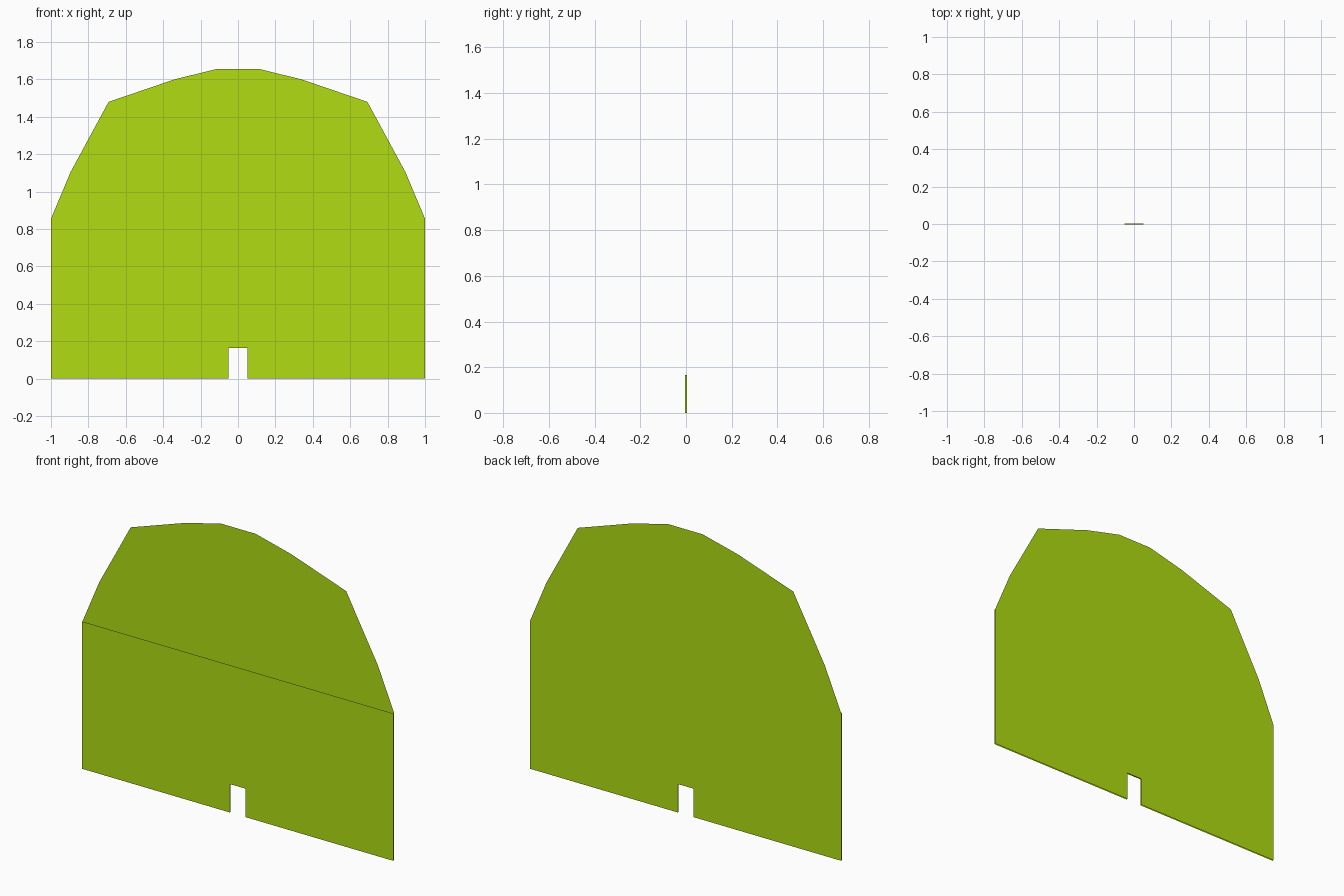
import bpy, bmesh

if "Cube" in bpy.data.objects:
    bpy.data.objects.remove(bpy.data.objects["Cube"])

HALF_T = 0.004                      # half the gap between the two thin sheets
SLOT_W, SLOT_H = 0.05, 0.165        # slot half width and height

lime = bpy.data.materials.new("lime")
lime.diffuse_color = (0.44, 0.72, 0.006, 1)
lime.use_nodes = True
lime.node_tree.nodes["Principled BSDF"].inputs["Base Color"].default_value = lime.diffuse_color


def make_object(name, polygons):
    bm = bmesh.new()
    for pts in polygons:
        bm.faces.new([bm.verts.new(p) for p in pts])
    bmesh.ops.remove_doubles(bm, verts=bm.verts, dist=1e-5)
    mesh = bpy.data.meshes.new(name)
    bm.to_mesh(mesh)
    bm.free()
    mesh.materials.append(lime)
    obj = bpy.data.objects.new(name, mesh)
    bpy.context.collection.objects.link(obj)
    return obj


def mirrored(half):
    """Close a right-hand half outline, bottom to top, by mirroring it in x."""
    return half + [(-x, z) for x, z in reversed(half)]


def sheet(outline, y):
    return [(x, y, z) for x, z in outline]


slot = [(SLOT_W, SLOT_H), (SLOT_W, 0)]
lower = slot + [(1, 0), (1, 0.855)]
dome = [(0.895, 1.105), (0.692, 1.48), (0.34, 1.60), (0.11, 1.657)]

# Full-height rear panel with the domed top, facing back
make_object("rear_panel", [sheet(mirrored(lower + dome), HALF_T)[::-1]])

# Lower front panel, ending at the straight seam
make_object("front_panel", [sheet(mirrored(lower), -HALF_T)])

# Slot lining joins the two panels
path = [(-SLOT_W, 0), (-SLOT_W, SLOT_H), (SLOT_W, SLOT_H), (SLOT_W, 0)]
make_object("slot_lining", [
    [(a[0], -HALF_T, a[1]), (b[0], -HALF_T, b[1]),
     (b[0], HALF_T, b[1]), (a[0], HALF_T, a[1])]
    for a, b in zip(path, path[1:])])
